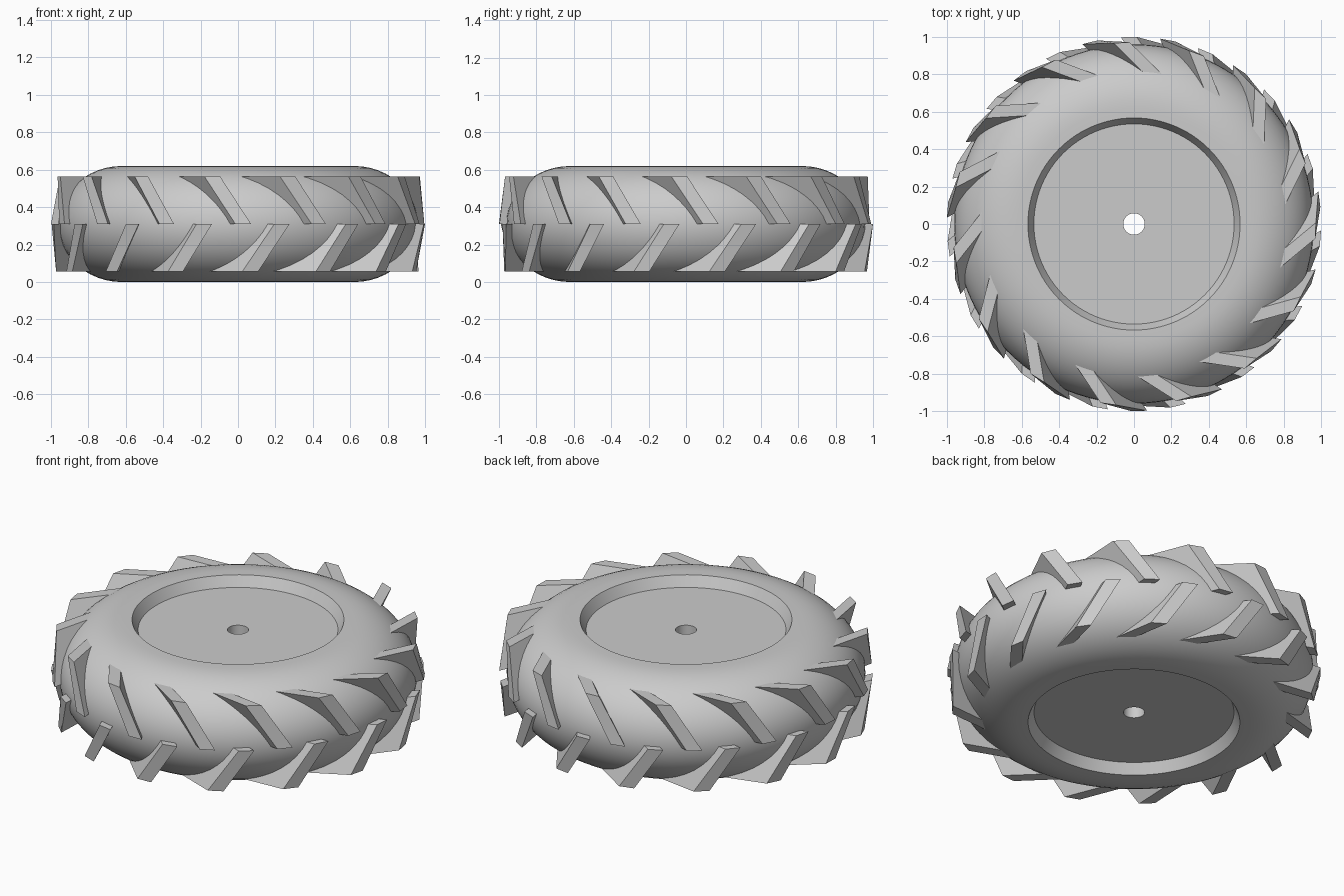
import bpy, bmesh, math
from mathutils import Matrix, Vector

cube = bpy.data.objects.get("Cube")
if cube:
    bpy.data.objects.remove(cube, do_unlink=True)

HALF = 0.31          # half of the wheel's width
LUGS = 15            # lugs in each row

grey = bpy.data.materials.new("rubber_grey")
grey.use_nodes = True
grey.diffuse_color = (0.6, 0.6, 0.6, 1)
grey.node_tree.nodes["Principled BSDF"].inputs["Base Color"].default_value = (0.6, 0.6, 0.6, 1)


def finish(name, bm, smooth):
    """Turn a bmesh into a named object standing on the ground."""
    bmesh.ops.recalc_face_normals(bm, faces=bm.faces[:])
    mesh = bpy.data.meshes.new(name)
    bm.to_mesh(mesh)
    bm.free()
    mesh.materials.append(grey)
    obj = bpy.data.objects.new(name, mesh)
    obj.location.z = HALF
    bpy.context.collection.objects.link(obj)
    if smooth:
        bpy.ops.object.select_all(action='DESELECT')
        obj.select_set(True)
        bpy.context.view_layer.objects.active = obj
        bpy.ops.object.shade_smooth_by_angle(angle=math.radians(30))
    return obj


def lathe(name, profile, segments=96):
    """Spin a closed (radius, z) profile around the axle."""
    bm = bmesh.new()
    rings = []
    for i in range(segments):
        turn = Matrix.Rotation(math.tau * i / segments, 3, 'Z')
        rings.append([bm.verts.new(turn @ Vector((r, 0, z))) for r, z in profile])
    n = len(profile)
    for i in range(segments):
        a, b = rings[i], rings[(i + 1) % segments]
        for j in range(n):
            k = (j + 1) % n
            bm.faces.new((a[j], b[j], b[k], a[k]))
    return finish(name, bm, True)


# Tyre with rounded tread, recessed disc on both sides and axle hole
arc = [math.pi * (i / 24 - 0.5) for i in range(25)]
profile = [(0.057, -0.25), (0.535, -0.25), (0.567, -HALF)]
profile += [(0.62 + 0.34 * math.cos(a), HALF * math.sin(a)) for a in arc]
profile += [(0.567, HALF), (0.535, 0.25), (0.057, 0.25)]
lathe("tyre_and_disc", profile)


def polar(radius, degrees, z):
    """Point at an angle measured from the front."""
    a = math.radians(degrees)
    return Vector((radius * math.sin(a), -radius * math.cos(a), z))


def lug_row(name, side, offset):
    """A ring of slanted bars, each leaning forward out of the tyre."""
    bm = bmesh.new()
    outer = [polar(1.0, -0.8, 0), polar(1.0, 4, 0),
             polar(0.972, -5.6, side * 0.253), polar(0.972, -10.6, side * 0.253)]
    inward = Vector((-0.55, 0.83, 0)) * 0.34
    for i in range(LUGS):
        turn = Matrix.Rotation(math.radians(offset + 360 / LUGS * i), 3, 'Z')
        top = [bm.verts.new(turn @ p) for p in outer]
        base = [bm.verts.new(turn @ (p + inward)) for p in outer]
        bm.faces.new(top)
        bm.faces.new(base[::-1])
        for j in range(4):
            k = (j + 1) % 4
            bm.faces.new((top[j], base[j], base[k], top[k]))
    return finish(name, bm, False)


# Two staggered rows of tread lugs
lug_row("upper_tread_lugs", 1, 0)
lug_row("lower_tread_lugs", -1, -180 / LUGS)
